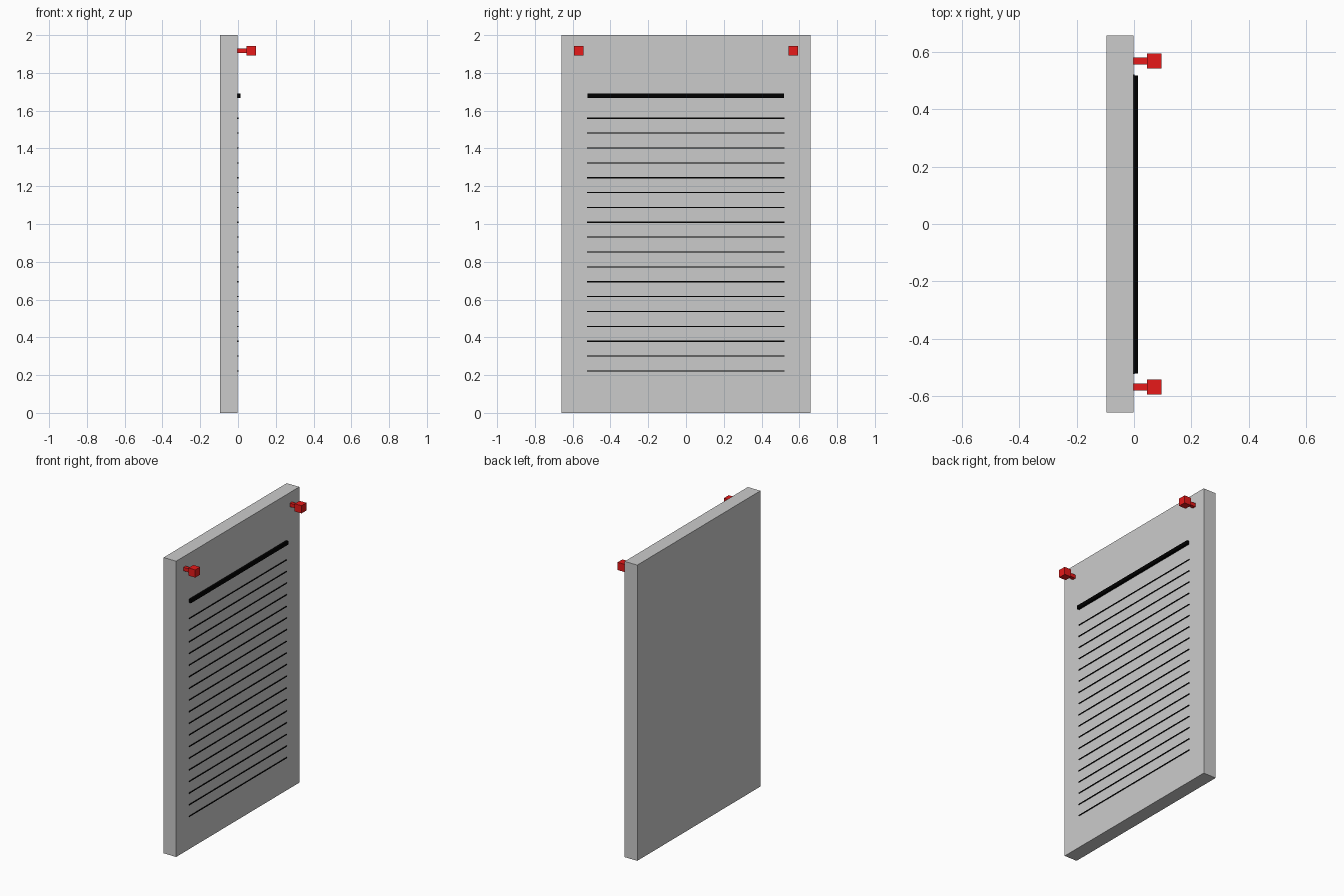
import bpy
import bmesh

if "Cube" in bpy.data.objects:
    bpy.data.objects.remove(bpy.data.objects["Cube"])


def material(name, color):
    m = bpy.data.materials.new(name)
    m.diffuse_color = color
    m.use_nodes = True
    m.node_tree.nodes["Principled BSDF"].inputs["Base Color"].default_value = m.diffuse_color
    return m


def box(name, lo, hi, mat=None):
    """Axis-aligned box between two corners."""
    mesh = bpy.data.meshes.new(name)
    bm = bmesh.new()
    bmesh.ops.create_cube(bm, size=1)
    for v in bm.verts:
        v.co = [(a + b) / 2 + c * (b - a) for a, b, c in zip(lo, hi, v.co)]
    bm.to_mesh(mesh)
    bm.free()
    obj = bpy.data.objects.new(name, mesh)
    bpy.context.collection.objects.link(obj)
    if mat:
        mesh.materials.append(mat)
    return obj


black = material("black", (0.0, 0.0, 0.0, 1))
red = material("red", (0.8, 0.01, 0.01, 1))

FACE = -0.002  # x of the board's written side

# Board
box("board", (-0.096, -0.658, 0), (FACE, 0.658, 2))

# Heading bar and ruled lines
box("heading_bar", (FACE - 0.004, -0.522, 1.668), (0.014, 0.518, 1.692), black)
for i in range(18):
    z = 1.56 - i * 0.0787
    box(f"ruled_line_{i + 1}", (FACE - 0.004, -0.523, z - 0.003),
        (0.002, 0.521, z + 0.003), black)

# Push pins in the upper corners: thin stem and square head
PIN_Z = 1.917
for side, y in (("left", -0.568), ("right", 0.568)):
    for part, x0, x1, r in (("stem", FACE - 0.004, 0.048, 0.012),
                            ("head", 0.045, 0.096, 0.026)):
        box(f"pin_{part}_{side}", (x0, y - r, PIN_Z - r), (x1, y + r, PIN_Z + r), red)
